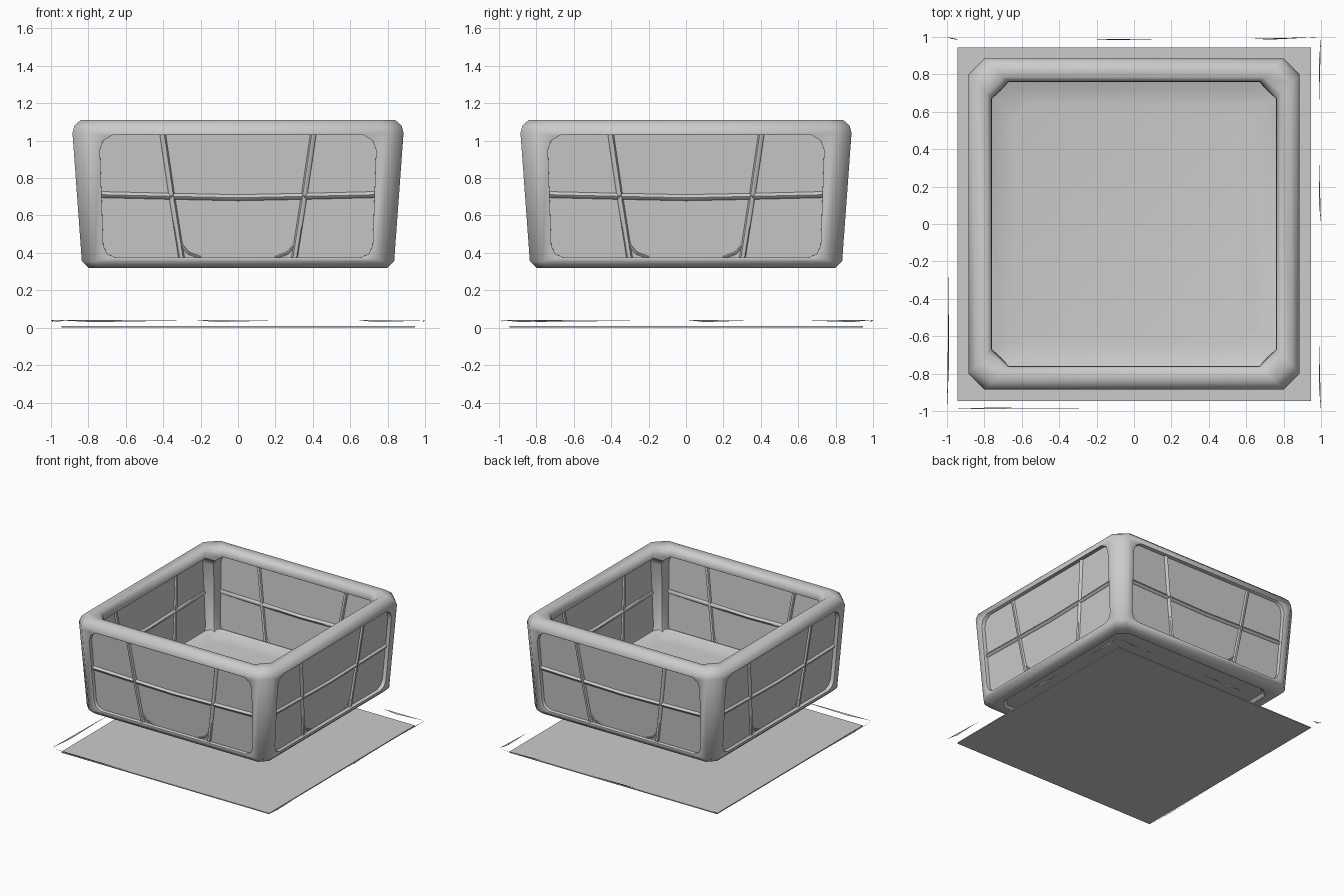
import bpy, bmesh, math
from mathutils import Vector

if "Cube" in bpy.data.objects:
    bpy.data.objects.remove(bpy.data.objects["Cube"])


def make_object(name, verts, faces):
    mesh = bpy.data.meshes.new(name)
    mesh.from_pydata(verts, [], faces)
    bm = bmesh.new()
    bm.from_mesh(mesh)
    bmesh.ops.recalc_face_normals(bm, faces=bm.faces)
    bm.to_mesh(mesh)
    bm.free()
    obj = bpy.data.objects.new(name, mesh)
    bpy.context.collection.objects.link(obj)
    return obj


def octagon(h, c, z):
    a = h - c
    return [(h, -a, z), (h, a, z), (a, h, z), (-a, h, z),
            (-h, a, z), (-h, -a, z), (-a, -h, z), (a, -h, z)]


def loft(name, sections, closed):
    # stacked octagons; closed wraps the last section onto the first
    n, verts, faces = len(sections), [], []
    for s in sections:
        verts += octagon(*s)
    for i in range(n if closed else n - 1):
        j = (i + 1) % n
        for k in range(8):
            m = (k + 1) % 8
            faces.append((i * 8 + k, i * 8 + m, j * 8 + m, j * 8 + k))
    if not closed:
        faces += [tuple(range(8)), tuple(range((n - 1) * 8, n * 8))]
    return make_object(name, verts, faces)


def prism(name, bottom, top):
    # two matching outlines joined by side walls
    n = len(bottom)
    faces = [tuple(range(n)), tuple(range(n, 2 * n))]
    faces += [(i, (i + 1) % n, n + (i + 1) % n, n + i) for i in range(n)]
    return make_object(name, bottom + top, faces)


def smooth(obj, angle):
    bpy.ops.object.select_all(action='DESELECT')
    obj.select_set(True)
    bpy.context.view_layer.objects.active = obj
    bpy.ops.object.convert(target='MESH')
    bpy.ops.object.shade_smooth_by_angle(angle=math.radians(angle))


def wall(z):
    # outer half width of the tapered basket at height z
    return 0.835 + (z - 0.35) * 0.0725


# basket frame: hollow tapered ring, with a window cut in every side
frame = loft("basket_frame", [
    (0.80, 0.06, 0.32), (0.835, 0.065, 0.355), (0.885, 0.085, 1.04),
    (0.875, 0.09, 1.08), (0.842, 0.09, 1.11), (0.785, 0.09, 1.105),
    (0.762, 0.09, 1.075), (0.758, 0.09, 1.01), (0.71, 0.08, 0.37),
    (0.73, 0.07, 0.32)], True)
half = [(0.655, 0.375), (0.70, 0.395), (0.72, 0.44),
        (0.738, 0.95), (0.72, 1.00), (0.67, 1.03)]
window = half + [(-u, z) for u, z in reversed(half)]
cutters = []
for k in range(2):
    c = prism("window_cutter", [(u, -1.5, z) for u, z in window],
              [(u, 1.5, z) for u, z in window])
    c.rotation_euler.z = k * math.pi / 2
    c.hide_render = True
    cutters.append(c)
    m = frame.modifiers.new("window", 'BOOLEAN')
    m.object, m.operation, m.solver = c, 'DIFFERENCE', 'EXACT'
b = frame.modifiers.new("soft_edges", 'BEVEL')
b.width, b.segments, b.limit_method = 0.018, 2, 'ANGLE'
b.angle_limit = math.radians(50)
bpy.context.view_layer.update()
smooth(frame, 50)
for c in cutters:
    bpy.data.objects.remove(c)

# ribs: one horizontal, two slanted uprights, two small rounded corners
ribs = [[(-0.75, 0.712), (-0.38, 0.703), (0, 0.695), (0.38, 0.703), (0.75, 0.712)]]
corners = []
for s in (-1, 1):
    ribs.append([(s * 0.405, 1.05), (s * 0.355, 0.71), (s * 0.30, 0.36)])
    corners.append([(s * 0.325, 0.52), (s * 0.30, 0.44), (s * 0.265, 0.40), (s * 0.20, 0.375)])


def rib_object(name, paths, radius):
    cu = bpy.data.curves.new(name, 'CURVE')
    cu.dimensions = '3D'
    cu.bevel_depth, cu.bevel_resolution = radius, 1
    cu.use_fill_caps = True
    for path in paths:
        sp = cu.splines.new('POLY')
        sp.points.add(len(path) - 1)
        for p, (u, z) in zip(sp.points, path):
            p.co = (u, -(wall(z) - 0.037), z, 1)
    obj = bpy.data.objects.new(name, cu)
    bpy.context.collection.objects.link(obj)
    smooth(obj, 60)
    return obj


for k, side in enumerate(("front", "right", "back", "left")):
    turn = k * math.pi / 2
    rib_object(side + "_ribs", ribs, 0.019).rotation_euler.z = turn
    rib_object(side + "_corner_seams", corners, 0.01).rotation_euler.z = turn
    # wall panel behind the ribs, leaning with the taper
    outline = ((-0.75, 0.35), (0.75, 0.35), (0.77, 1.05), (-0.77, 1.05))
    panel = prism(side + "_panel", *[[(u, -(wall(z) - d), z) for u, z in outline]
                                     for d in (0.032, 0.042)])
    panel.rotation_euler.z = turn

# basket floor, raised a little at its edge
floor = loft("basket_floor", [(0.74, 0.08, 0.35), (0.77, 0.08, 0.43),
                              (0.72, 0.08, 0.405), (0.64, 0.08, 0.395)], False)
smooth(floor, 60)

# ground sheet
s = 0.945
square = ((-s, -s), (s, -s), (s, s), (-s, s))
prism("base_sheet", [(x, y, 0) for x, y in square], [(x, y, 0.008) for x, y in square])

# thin broken edging strips around the sheet
strips = [((-1, -0.99), (-0.28, -0.985)), ((-0.24, 0.99), (0.19, 0.99)),
          ((0.63, 0.99), (1, 1)), ((-1, 1), (-0.93, 0.985)),
          ((-1, -1), (-0.99, -0.25)), ((1, 0.0), (0.99, 0.33)),
          ((1, 1), (0.99, 0.65)), ((1, -1), (0.99, -0.64))]
verts, faces = [], []
for a, c in strips:
    a, c = Vector((*a, 0.042)), Vector((*c, 0.038))
    mid = a.lerp(c, 0.3) * 0.993
    mid.z = 0.03
    i = len(verts)
    verts += [a, c, mid]
    faces.append((i, i + 1, i + 2))
make_object("base_edging", verts, faces)
